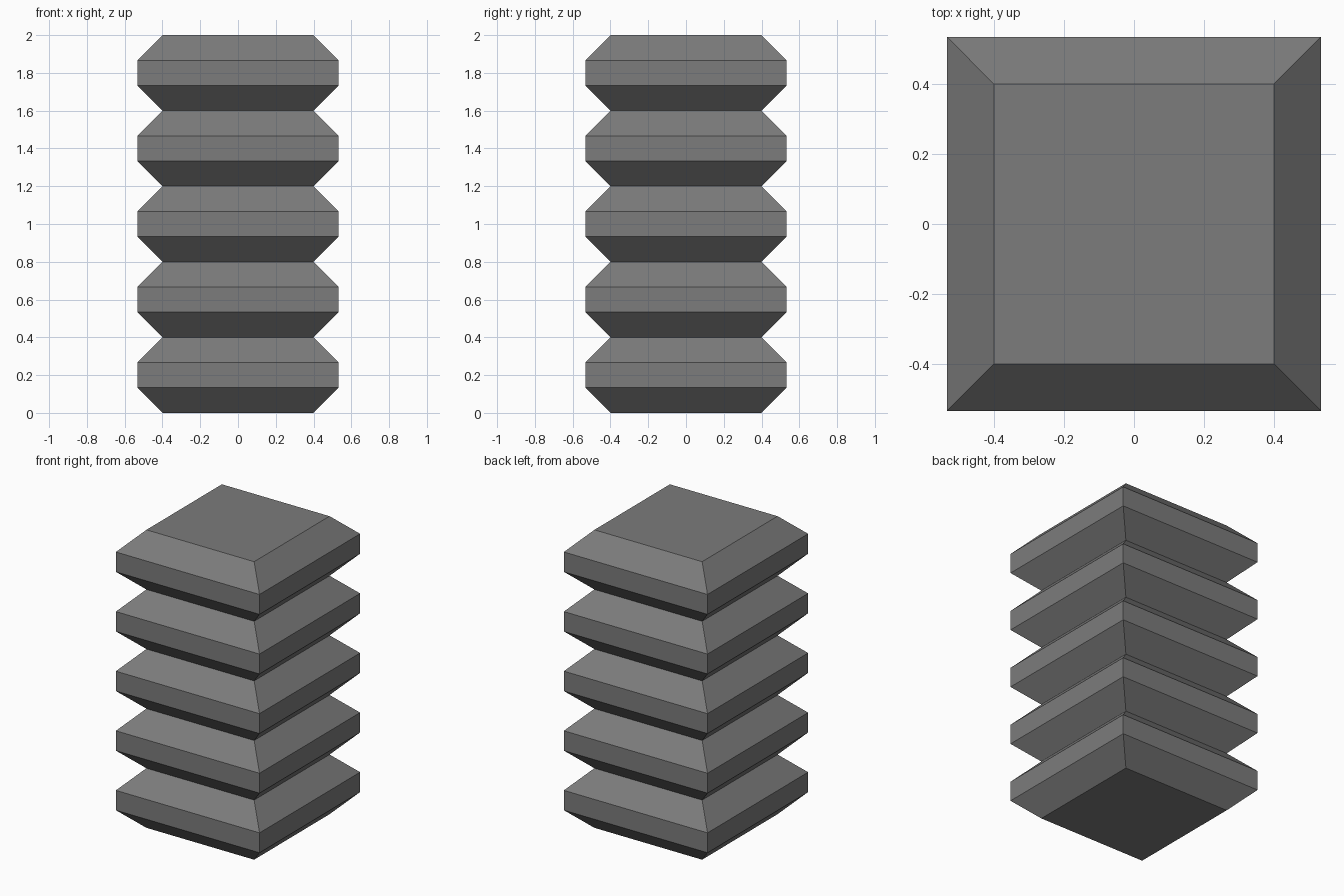
import bpy
import bmesh

if "Cube" in bpy.data.objects:
    bpy.data.objects.remove(bpy.data.objects["Cube"])

SEGMENTS = 5
STEP = 0.4 / 3          # height of each band within a segment
NECK, RIM = 0.4, 0.4 + STEP   # half widths

grey = bpy.data.materials.new("mid_grey")
grey.diffuse_color = (0.2, 0.2, 0.2, 1)
grey.use_nodes = True
grey.node_tree.nodes["Principled BSDF"].inputs["Base Color"].default_value = grey.diffuse_color

# Stepped profile: (half width, height) from bottom to top
profile = [(NECK, 0)]
for i in range(SEGMENTS):
    z = i * 3 * STEP
    profile += [(RIM, z + STEP), (RIM, z + 2 * STEP), (NECK, z + 3 * STEP)]

# Square rings bridged into one closed ribbed column
bm = bmesh.new()
corners = [(-1, -1), (1, -1), (1, 1), (-1, 1)]
rings = [[bm.verts.new((w * x, w * y, z)) for x, y in corners] for w, z in profile]
for low, high in zip(rings, rings[1:]):
    for k in range(4):
        n = (k + 1) % 4
        bm.faces.new((low[k], low[n], high[n], high[k]))
bm.faces.new(rings[0][::-1])
bm.faces.new(rings[-1])

mesh = bpy.data.meshes.new("ribbed_column")
bm.to_mesh(mesh)
bm.free()
mesh.materials.append(grey)
column = bpy.data.objects.new("ribbed_column", mesh)
bpy.context.collection.objects.link(column)
